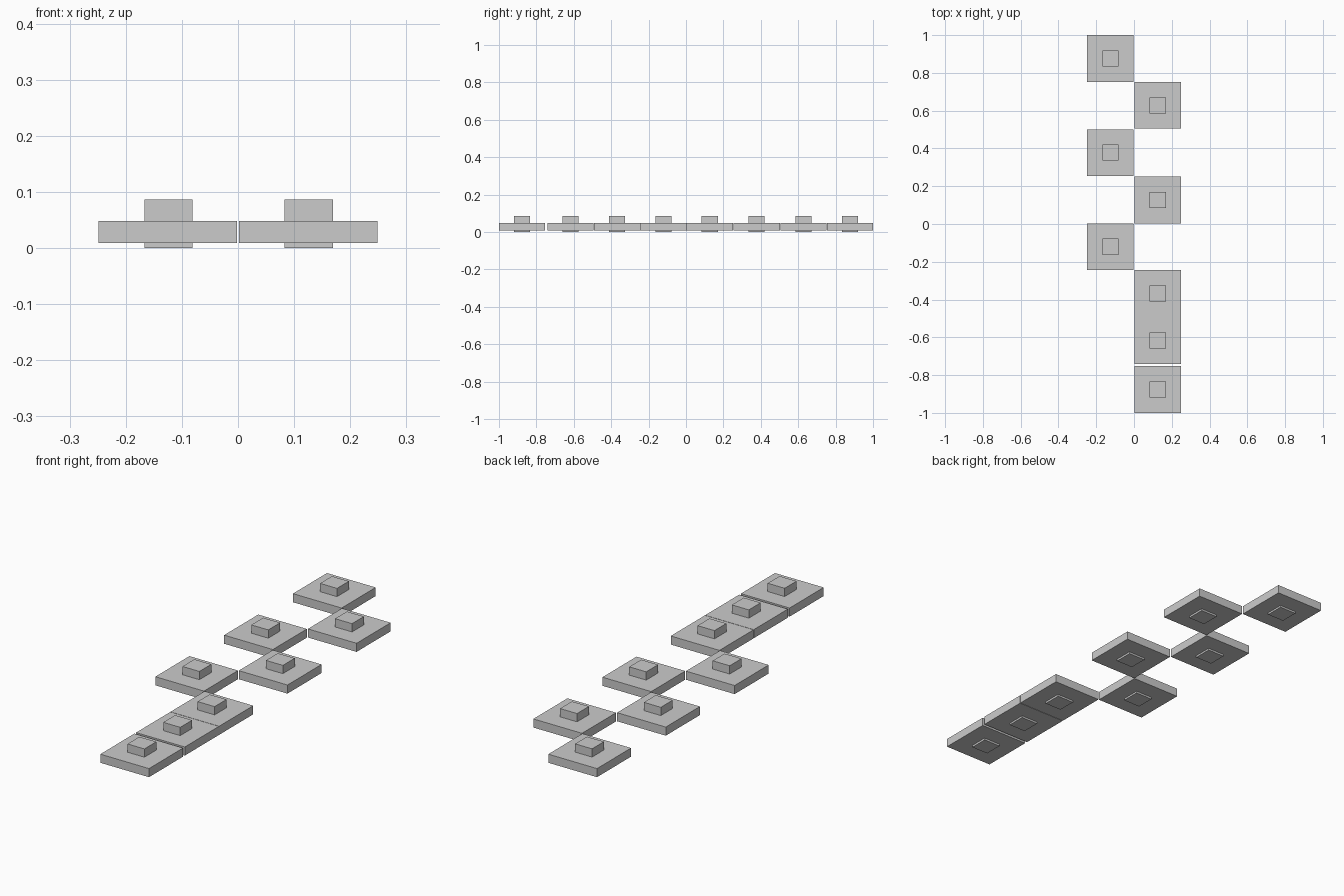
import bpy

if "Cube" in bpy.data.objects:
    bpy.data.objects.remove(bpy.data.objects["Cube"])


def box(name, x, y, z0, z1, size):
    bpy.ops.mesh.primitive_cube_add(size=1, location=(x, y, (z0 + z1) / 2))
    ob = bpy.context.object
    ob.name = name
    ob.scale = (size, size, z1 - z0)
    bpy.ops.object.transform_apply(location=False, rotation=False, scale=True)
    return ob


# Side (+1 right, -1 left) and y centre of each tile, front to back
layout = [(1, -0.8765), (1, -0.617), (1, -0.368), (-1, -0.121),
          (1, 0.127), (-1, 0.378), (1, 0.628), (-1, 0.8765)]

for i, (side, y) in enumerate(layout, 1):
    x = side * 0.125
    # Square slab
    box(f"tile_{i}", x, y, 0.009, 0.0485, 0.247)
    # Square peg running through the slab, slightly proud underneath
    box(f"peg_{i}", x + 0.001, y, 0.0, 0.0865, 0.086)
